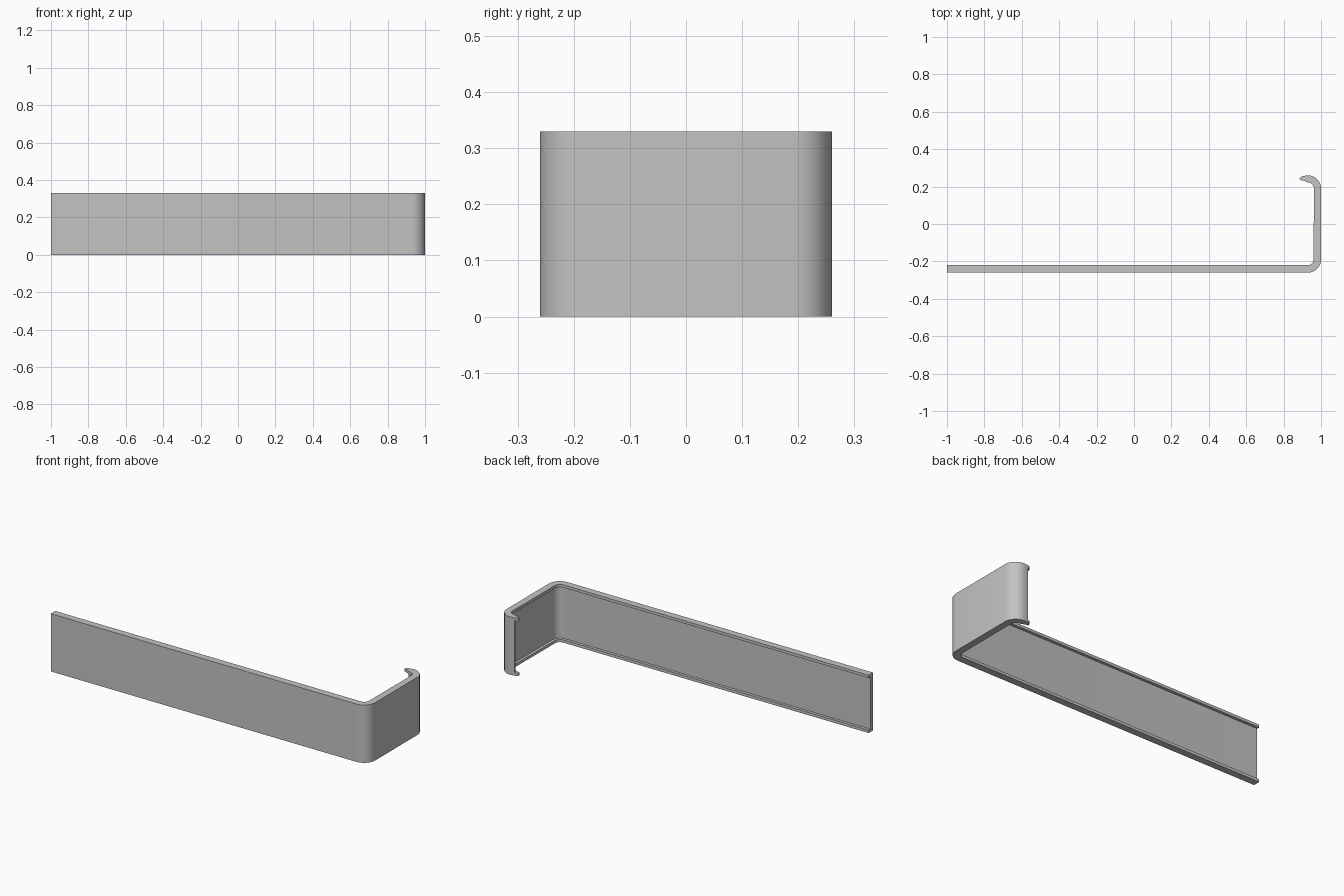
import bpy
import bmesh
from math import radians
from mathutils import Vector, Matrix

if "Cube" in bpy.data.objects:
    bpy.data.objects.remove(bpy.data.objects["Cube"])

HEIGHT = 0.33      # overall height
LIP = 0.016        # height of the rims along the inner side
WEB = 0.6          # share of the rim depth filled by the wall

grey = bpy.data.materials.new("plain grey")
grey.use_nodes = True
grey.diffuse_color = (0.55, 0.55, 0.55, 1)
grey.node_tree.nodes["Principled BSDF"].inputs["Base Color"].default_value = (0.55, 0.55, 0.55, 1)


def bend(centre, start, end, steps=8, outer=0.07, inner=0.03):
    """Pairs of outer and inner points around a rounded corner."""
    pairs = []
    for i in range(steps + 1):
        turn = Matrix.Rotation(radians(start + (end - start) * i / steps), 2)
        ray = turn @ Vector((1, 0))
        pairs.append((Vector(centre) + ray * outer, Vector(centre) + ray * inner))
    return pairs


def sweep(name, stations, section):
    """Sweep a section of (depth share, height) points along the stations."""
    bm = bmesh.new()
    rings = [[bm.verts.new((*outer.lerp(inner, depth), z)) for depth, z in section]
             for outer, inner in stations]
    count = len(section)
    for a, b in zip(rings, rings[1:]):
        for i in range(count):
            j = (i + 1) % count
            bm.faces.new((a[i], a[j], b[j], b[i]))
    bm.faces.new(rings[0])
    bm.faces.new(rings[-1])
    bmesh.ops.recalc_face_normals(bm, faces=bm.faces)
    mesh = bpy.data.meshes.new(name)
    bm.to_mesh(mesh)
    bm.free()
    mesh.materials.append(grey)
    obj = bpy.data.objects.new(name, mesh)
    bpy.context.collection.objects.link(obj)
    bpy.ops.object.select_all(action='DESELECT')
    obj.select_set(True)
    bpy.context.view_layer.objects.active = obj
    bpy.ops.object.shade_smooth_by_angle(angle=radians(30))


# Long plate, rounded corner, short arm and hook
path = [(Vector((-1, -0.26)), Vector((-1, -0.22)))]
path += bend((0.93, -0.19), -90, 0)
path += bend((0.93, 0.19), 0, 90, inner=0.032)
path.append((Vector((0.905, 0.257)), Vector((0.908, 0.231))))
channel = [(0, 0), (1, 0), (1, LIP), (WEB, LIP),
           (WEB, HEIGHT - LIP), (1, HEIGHT - LIP), (1, HEIGHT), (0, HEIGHT)]
sweep("channel_strip", path, channel)

# Rounded rim ends reaching past the wall at the hook
tip = [path[-1],
       (Vector((0.892, 0.251)), Vector((0.896, 0.234))),
       (Vector((0.885, 0.241)), Vector((0.886, 0.237)))]
for name, low in (("lower_hook_tip", 0), ("upper_hook_tip", HEIGHT - LIP)):
    sweep(name, tip, [(0, low), (1, low), (1, low + LIP), (0, low + LIP)])
